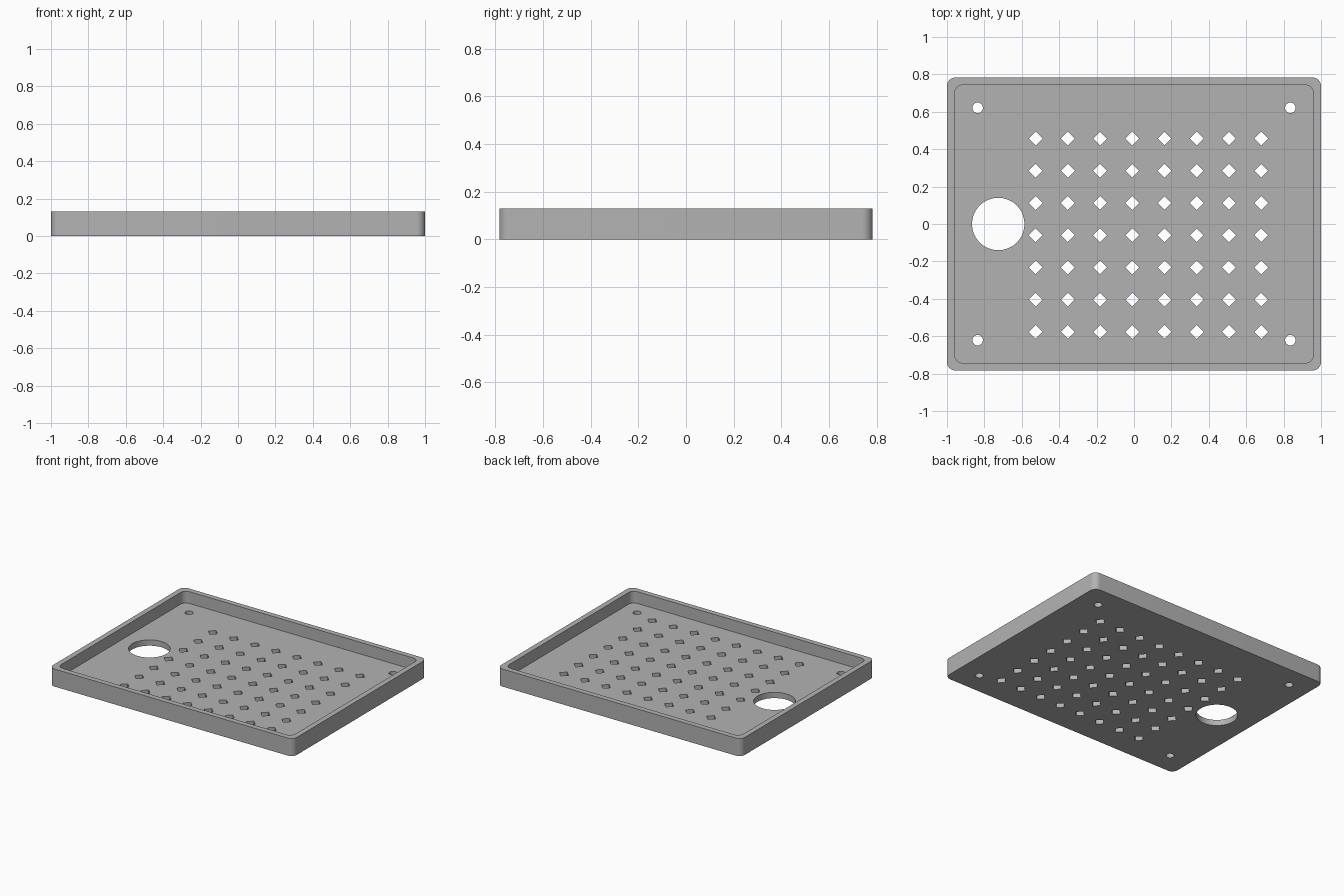
import bpy
import bmesh
import math

cube = bpy.data.objects.get("Cube")
if cube:
    bpy.data.objects.remove(cube, do_unlink=True)

HALF_X, HALF_Y, HEIGHT = 1.0, 0.783, 0.13
WALL, FLOOR, CORNER = 0.04, 0.043, 0.045
PITCH = 0.1723

grey = bpy.data.materials.new("plain grey")
grey.use_nodes = True
colour = (0.45, 0.45, 0.45, 1)
grey.diffuse_color = colour
grey.node_tree.nodes["Principled BSDF"].inputs["Base Color"].default_value = colour


def rounded_rectangle(hx, hy, r, steps=10):
    """Outline of a rectangle with rounded corners."""
    points = []
    for quarter, (sx, sy) in enumerate([(1, 1), (-1, 1), (-1, -1), (1, -1)]):
        for i in range(steps + 1):
            a = math.pi / 2 * (quarter + i / steps)
            points.append((sx * (hx - r) + r * math.cos(a),
                           sy * (hy - r) + r * math.sin(a)))
    return points


def polygon(cx, cy, r, sides):
    """Regular outline; four sides give a diamond."""
    return [(cx + r * math.cos(math.tau * i / sides),
             cy + r * math.sin(math.tau * i / sides)) for i in range(sides)]


def prisms(name, outlines, z0, z1):
    """Extrude every outline from z0 to z1 in one object."""
    bm = bmesh.new()
    for outline in outlines:
        face = bm.faces.new([bm.verts.new((x, y, z0)) for x, y in outline])
        top = bmesh.ops.extrude_face_region(bm, geom=[face], use_keep_orig=True)
        verts = [v for v in top["geom"] if isinstance(v, bmesh.types.BMVert)]
        bmesh.ops.translate(bm, verts=verts, vec=(0, 0, z1 - z0))
    bmesh.ops.recalc_face_normals(bm, faces=bm.faces)
    mesh = bpy.data.meshes.new(name)
    bm.to_mesh(mesh)
    bm.free()
    mesh.materials.append(grey)
    obj = bpy.data.objects.new(name, mesh)
    bpy.context.collection.objects.link(obj)
    return obj


# Solid tray block
tray = prisms("tray", [rounded_rectangle(HALF_X, HALF_Y, CORNER)], 0, HEIGHT)

# Hollow inside the rim
hollow = prisms("hollow_cutter",
                [rounded_rectangle(HALF_X - WALL, HALF_Y - WALL, CORNER)],
                FLOOR, HEIGHT + 0.1)

# Diamond drain grid, screw holes and the large cable hole
holes = [polygon(-0.526 + PITCH * i, 0.457 - PITCH * j, 0.037, 4)
         for i in range(8) for j in range(7)]
holes += [polygon(sx * 0.836, sy * 0.621, 0.028, 32)
          for sx in (-1, 1) for sy in (-1, 1)]
holes.append(polygon(-0.726, 0, 0.14, 64))
drill = prisms("hole_cutter", holes, -0.1, FLOOR + 0.03)

# Cut the tray and drop the cutters
bpy.ops.object.select_all(action="DESELECT")
tray.select_set(True)
bpy.context.view_layer.objects.active = tray
for cutter in (hollow, drill):
    cutter.hide_render = True
    cut = tray.modifiers.new(cutter.name, "BOOLEAN")
    cut.operation = "DIFFERENCE"
    cut.solver = "EXACT"
    cut.object = cutter
    bpy.ops.object.modifier_apply(modifier=cut.name)
    bpy.data.objects.remove(cutter, do_unlink=True)

bpy.ops.object.shade_smooth_by_angle(angle=math.radians(30))
